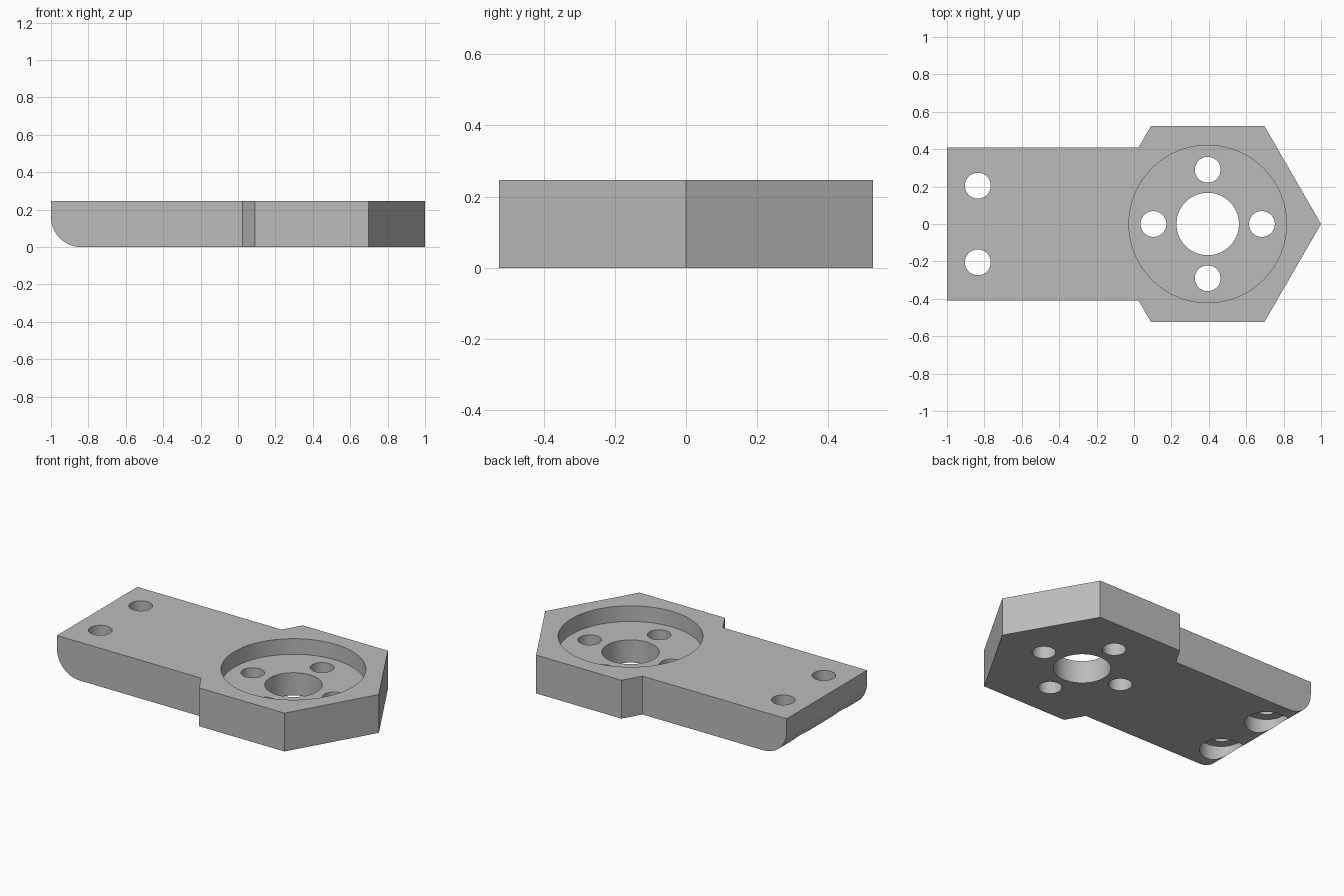
import bpy, bmesh
from math import sin, cos, pi, sqrt, radians

cube = bpy.data.objects.get("Cube")
if cube:
    bpy.data.objects.remove(cube, do_unlink=True)

HEIGHT = 0.246      # plate thickness
ARM = 0.408         # half width of the arm
HEX_R = 0.606       # hexagon corner radius
HEX_X = 1 - HEX_R   # hexagon centre
BOLT_X = -0.835     # arm bolt holes
ROUND = 0.162       # rounding under the arm end

grey = bpy.data.materials.new("plain grey")
grey.use_nodes = True
colour = (0.5, 0.5, 0.5, 1)
grey.diffuse_color = colour
grey.node_tree.nodes["Principled BSDF"].inputs["Base Color"].default_value = colour


def make_object(name, bm):
    bmesh.ops.recalc_face_normals(bm, faces=bm.faces)
    mesh = bpy.data.meshes.new(name)
    bm.to_mesh(mesh)
    bm.free()
    mesh.materials.append(grey)
    obj = bpy.data.objects.new(name, mesh)
    bpy.context.collection.objects.link(obj)
    return obj


# Plate outline: arm running into a hexagonal head
flat = HEX_R * sqrt(3) / 2
half = [(-1, ARM), (HEX_X - HEX_R + ARM / sqrt(3), ARM),
        (HEX_X - HEX_R / 2, flat), (HEX_X + HEX_R / 2, flat)]
outline = half + [(1, 0)] + [(x, -y) for x, y in reversed(half)]

bm = bmesh.new()
base = bm.faces.new([bm.verts.new((x, y, 0)) for x, y in outline])
top = bmesh.ops.extrude_face_region(bm, geom=[base])["geom"]
bmesh.ops.translate(bm, vec=(0, 0, HEIGHT),
                    verts=[v for v in top if isinstance(v, bmesh.types.BMVert)])
# Rounded lower edge at the arm end
end = [e for e in bm.edges
       if all(v.co.x < -0.99 and v.co.z < 0.01 for v in e.verts)]
bmesh.ops.bevel(bm, geom=end, offset=ROUND, segments=16, profile=0.5,
                affect='EDGES')
plate = make_object("mounting_plate", bm)


def drill(name, x, y, radius, low, high, sides):
    """Cut a round hole between two heights."""
    bm = bmesh.new()
    ring = [bm.verts.new((x + radius * cos(2 * pi * i / sides),
                          y + radius * sin(2 * pi * i / sides), low))
            for i in range(sides)]
    lid = bmesh.ops.extrude_face_region(bm, geom=[bm.faces.new(ring)])["geom"]
    bmesh.ops.translate(bm, vec=(0, 0, high - low),
                        verts=[v for v in lid if isinstance(v, bmesh.types.BMVert)])
    cutter = make_object(name, bm)
    mod = plate.modifiers.new(name, 'BOOLEAN')
    mod.operation, mod.solver, mod.object = 'DIFFERENCE', 'EXACT', cutter
    bpy.context.view_layer.objects.active = plate
    bpy.ops.object.modifier_apply(modifier=name)
    bpy.data.objects.remove(cutter, do_unlink=True)


# Round pocket and central bore
drill("pocket", HEX_X, 0, 0.421, HEIGHT - 0.1, 1, 96)
drill("bore", HEX_X, 0, 0.167, -1, 1, 64)
# Four holes around the bore
for i in range(4):
    a = i * pi / 2
    drill("head_hole", HEX_X + 0.29 * cos(a), 0.29 * sin(a), 0.069, -1, 1, 40)
# Arm holes, counterbored from below
for side in (-1, 1):
    drill("arm_hole", BOLT_X, side * 0.205, 0.069, -1, 1, 40)
    drill("counterbore", BOLT_X, side * 0.205, 0.128, -1, 0.097, 48)

bpy.ops.object.select_all(action='DESELECT')
plate.select_set(True)
bpy.context.view_layer.objects.active = plate
bpy.ops.object.shade_smooth_by_angle(angle=radians(25))
